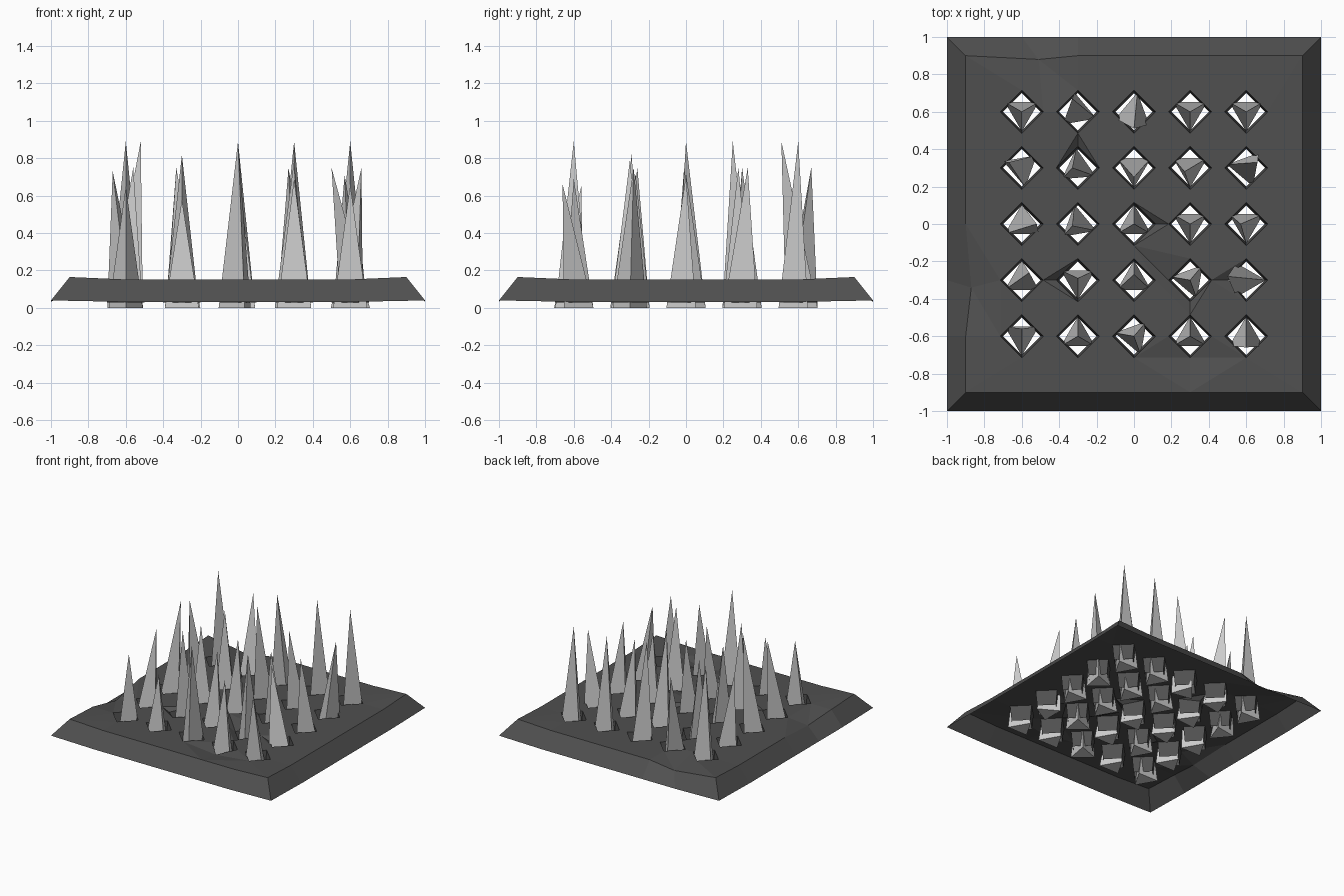
import bpy, bmesh
from math import radians, cos, sin

if "Cube" in bpy.data.objects:
    bpy.data.objects.remove(bpy.data.objects["Cube"])

LAT = [-.9, -.6, -.3, 0, .3, .6, .9]      # hole centres plus the rim lines
R_TOP, R_BOT = .115, .10                  # half-diagonals of the diamond sockets
DIRS = [(1, 0), (0, 1), (-1, 0), (0, -1)]


def finish(bm, name, mat=None):
    me = bpy.data.meshes.new(name)
    bm.to_mesh(me)
    bm.free()
    ob = bpy.data.objects.new(name, me)
    bpy.context.collection.objects.link(ob)
    if mat:
        me.materials.append(mat)
    return ob


dark = bpy.data.materials.new("dark_stone")
dark.diffuse_color = (.08, .08, .08, 1)
dark.use_nodes = True
dark.node_tree.nodes["Principled BSDF"].inputs["Base Color"].default_value = dark.diffuse_color

# Chipped points on the plate: grid position -> shift
CHIPS = {(-.3, .415): (0, 0, -.03), (.115, 0): (0, 0, -.03),
         (-.415, -.3): (0, 0, -.03), (.185, -.3): (0, 0, -.03),
         (.3, -.415): (0, 0, -.03), (.485, -.3): (.02, 0, -.03),
         (.3, -.715): (0, 0, -.03),
         (-.6, .9): (.09, -.02, -.04), (-.9, -.3): (.03, -.04, -.04)}

bm = bmesh.new()
verts = {}


def vert(x, y, z):
    key = (round(x, 3), round(y, 3), round(z, 3))
    if key not in verts:
        dx, dy, dz = CHIPS.get(key[:2], (0, 0, 0)) if z > .1 else (0, 0, 0)
        verts[key] = bm.verts.new((x + dx, y + dy, z + dz))
    return verts[key]


def top(x, y):
    corner = abs(x) > .89 and abs(y) > .89
    return vert(x, y, .165 if corner else .152)


def is_rim(x, y):
    return abs(x) > .89 or abs(y) > .89


# Plate top: square cells whose corners are cut off by the sockets
for i in range(6):
    for j in range(6):
        ring = [(LAT[i], LAT[j]), (LAT[i+1], LAT[j]), (LAT[i+1], LAT[j+1]), (LAT[i], LAT[j+1])]
        face = []
        for k, (x, y) in enumerate(ring):
            if is_rim(x, y):
                face.append(top(x, y))
                continue
            for nx, ny in (ring[k - 1], ring[(k + 1) % 4]):
                t = R_TOP / .3
                face.append(top(x + (nx - x) * t, y + (ny - y) * t))
        bm.faces.new(face)

# Sloping rim, open underneath
loop = ([(a, -.9) for a in LAT[:-1]] + [(.9, a) for a in LAT[:-1]] +
        [(a, .9) for a in LAT[:0:-1]] + [(-.9, a) for a in LAT[:0:-1]])


def foot(x, y):
    grow = lambda a: a / .9 if abs(a) > .89 else a
    corner = abs(x) > .89 and abs(y) > .89
    return vert(grow(x), grow(y), .04 if corner else .032)


for p, q in zip(loop, loop[1:] + loop[:1]):
    bm.faces.new((foot(*p), foot(*q), top(*q), top(*p)))

# Socket walls hanging down from the holes
for cx in LAT[1:-1]:
    for cy in LAT[1:-1]:
        for k in range(4):
            a, b = DIRS[k], DIRS[(k + 1) % 4]
            bm.faces.new((top(cx + a[0]*R_TOP, cy + a[1]*R_TOP), top(cx + b[0]*R_TOP, cy + b[1]*R_TOP),
                          vert(cx + b[0]*R_BOT, cy + b[1]*R_BOT, .03),
                          vert(cx + a[0]*R_BOT, cy + a[1]*R_BOT, .03)))
bmesh.ops.recalc_face_normals(bm, faces=bm.faces)
if max(bm.faces, key=lambda f: f.calc_area()).normal.z < 0:
    bmesh.ops.reverse_faces(bm, faces=bm.faces)
bmesh.ops.triangulate(bm, faces=[f for f in bm.faces if len(f.verts) > 4])
finish(bm, "base_plate", dark)

# Spikes, back row first: base direction, tip offset x, tip offset y, height
SPIKES = [
    [(-90, 0, 0, .89), (100, -.03, .07, .75), (80, 0, -.09, .89), (-90, 0, 0, .89), (-90, 0, 0, .89)],
    [(160, -.07, .03, .73), (95, -.03, 0, .75), (-90, 0, -.05, .89), (-90, -.03, -.02, .75), (170, .06, .03, .75)],
    [(90, .08, 0, .89), (100, -.03, -.01, .75), (90, 0, 0, .72), (-90, 0, 0, .7), (-90, -.03, 0, .71)],
    [(90, .04, .04, .75), (-90, 0, .01, .82), (90, 0, .03, .72), (50, 0, 0, .79), (120, -.1, .02, .75)],
    [(-90, 0, .04, .65), (90, 0, 0, .58), (170, 0, 0, .89), (90, 0, 0, .69), (90, 0, -.06, .66)]]

for r, row in enumerate(SPIKES):
    for c, (ang, dx, dy, h) in enumerate(row):
        x, y = LAT[c + 1], LAT[5 - r]
        bm = bmesh.new()
        base = [bm.verts.new((x + .105 * cos(radians(ang + 120 * k)),
                              y + .105 * sin(radians(ang + 120 * k)), 0)) for k in range(3)]
        tip = bm.verts.new((x + dx, y + dy, h))
        bm.faces.new(base[::-1])
        for k in range(3):
            bm.faces.new((base[k], base[(k + 1) % 3], tip))
        finish(bm, f"spike_{r + 1}_{c + 1}")
